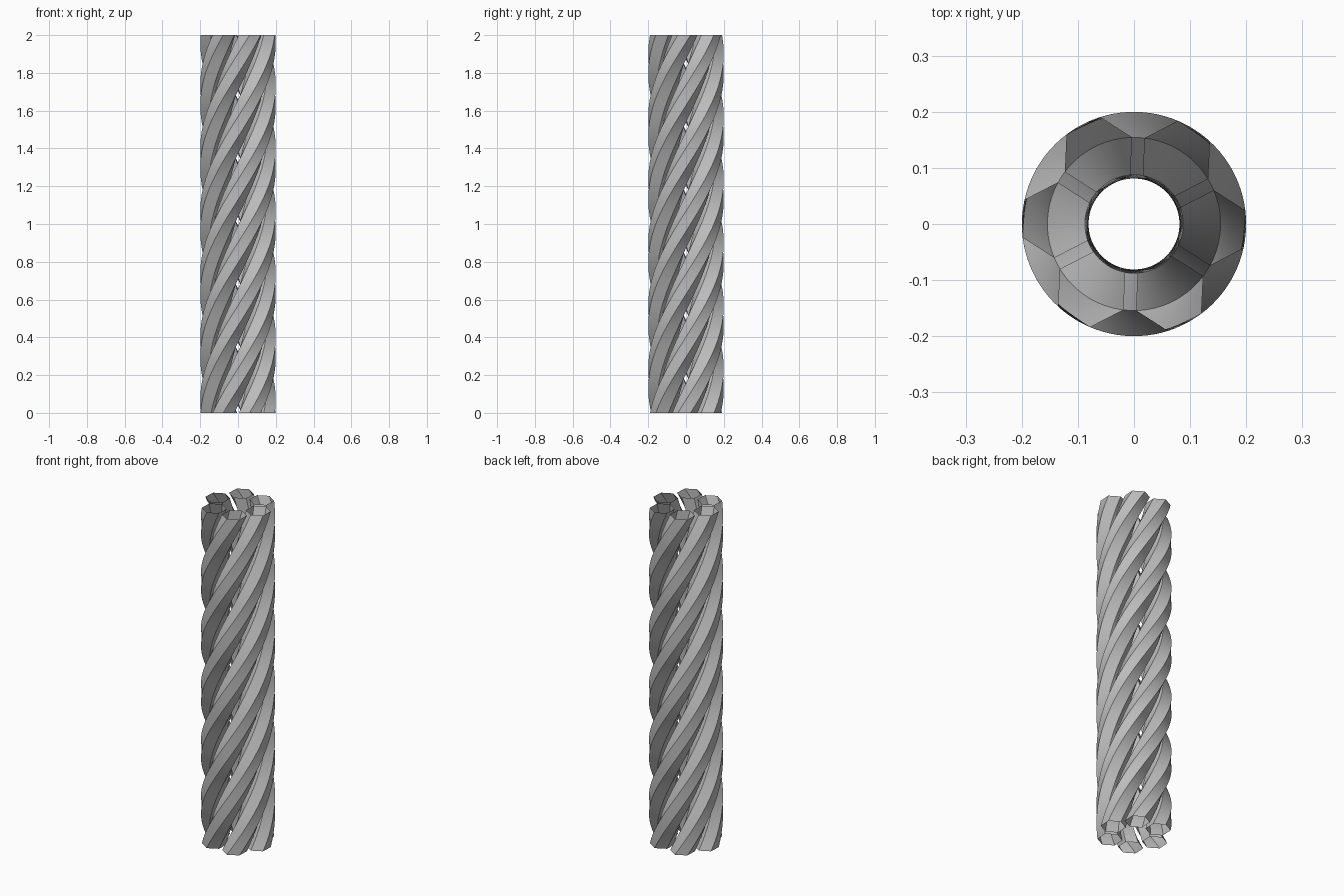
import bpy, bmesh, math

if "Cube" in bpy.data.objects:
    bpy.data.objects.remove(bpy.data.objects["Cube"])

STRANDS = 6
STEPS = 96                 # rings along each strand
HEIGHT = 2.0
TURN = 2 * math.pi         # one full right-handed twist
CENTRE_R = 0.139           # strand centre from the rope axis
STRAND_R = 0.067           # hexagon corner radius
PHASE = math.radians(57.3)

grey = bpy.data.materials.new("rope grey")
grey.diffuse_color = (0.5, 0.5, 0.5, 1)
grey.use_nodes = True
grey.node_tree.nodes["Principled BSDF"].inputs["Base Color"].default_value = grey.diffuse_color

# hexagon section with a flat side facing outwards
hexagon = [(CENTRE_R + STRAND_R * math.cos(math.radians(30 + 60 * k)),
            STRAND_R * math.sin(math.radians(30 + 60 * k))) for k in range(6)]


def make_strand(index):
    """Sweep the hexagon up a helix, leaving both ends open."""
    bm = bmesh.new()
    start = PHASE + index * 2 * math.pi / STRANDS
    rings = []
    for i in range(STEPS + 1):
        t = i / STEPS
        c, s = math.cos(start + TURN * t), math.sin(start + TURN * t)
        rings.append([bm.verts.new((x * c - y * s, x * s + y * c, HEIGHT * t))
                      for x, y in hexagon])
    for low, high in zip(rings, rings[1:]):
        for k in range(6):
            n = (k + 1) % 6
            bm.faces.new((low[k], low[n], high[n], high[k]))
    mesh = bpy.data.meshes.new(f"rope_strand_{index + 1}")
    bm.to_mesh(mesh)
    bm.free()
    mesh.materials.append(grey)
    obj = bpy.data.objects.new(mesh.name, mesh)
    bpy.context.collection.objects.link(obj)
    return obj


# six twisted strands around a hollow core
strands = [make_strand(i) for i in range(STRANDS)]

# smooth along the twist, sharp along the hexagon corners
for obj in strands:
    obj.select_set(True)
bpy.context.view_layer.objects.active = strands[0]
bpy.ops.object.shade_smooth_by_angle(angle=math.radians(30))
